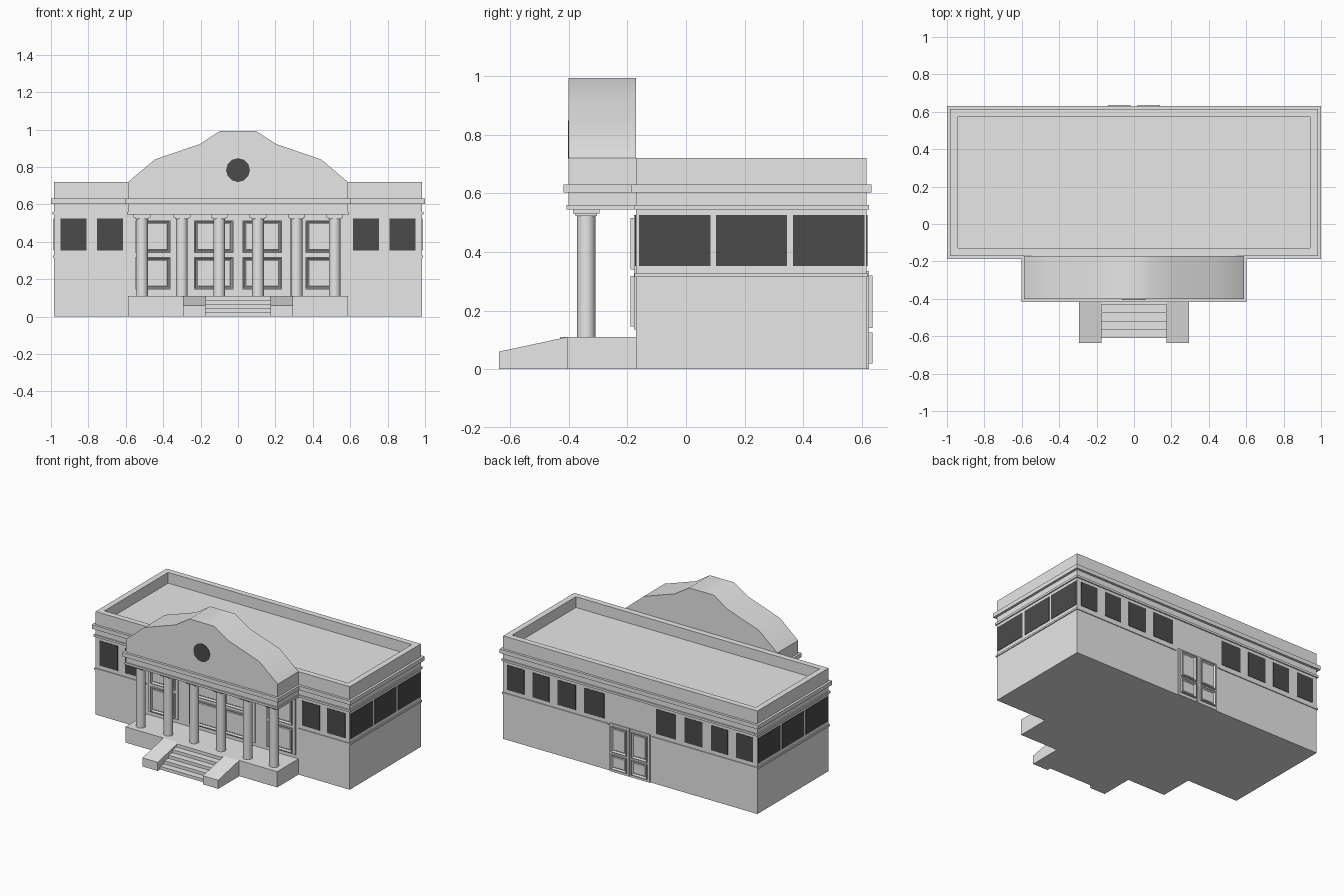
import bpy, bmesh, math
from mathutils import Vector

if "Cube" in bpy.data.objects:
    bpy.data.objects.remove(bpy.data.objects["Cube"])


def material(name, rgb):
    m = bpy.data.materials.new(name)
    m.use_nodes = True
    m.diffuse_color = (*rgb, 1)
    m.node_tree.nodes["Principled BSDF"].inputs["Base Color"].default_value = (*rgb, 1)
    return m


STONE = material("pale_grey_stone", (0.8, 0.8, 0.8))
GLASS = material("dark_glass", (0.07, 0.07, 0.07))


def finish(name, bm, mat):
    bmesh.ops.recalc_face_normals(bm, faces=bm.faces)
    mesh = bpy.data.meshes.new(name)
    bm.to_mesh(mesh)
    bm.free()
    mesh.materials.append(mat)
    ob = bpy.data.objects.new(name, mesh)
    bpy.context.collection.objects.link(ob)
    return ob


def smooth(ob, angle=40):
    bpy.ops.object.select_all(action='DESELECT')
    ob.select_set(True)
    bpy.context.view_layer.objects.active = ob
    bpy.ops.object.shade_smooth_by_angle(angle=math.radians(angle))


def box(name, x, y, z, mat=STONE, facing=None, insets=()):
    """Box from three ranges; the face turned to `facing` gets (width, push) insets."""
    bm = bmesh.new()
    bmesh.ops.create_cube(bm, size=1)
    for v in bm.verts:
        v.co = Vector(r[0] if c < 0 else r[1] for r, c in zip((x, y, z), v.co))
    bm.normal_update()
    if facing:
        d = Vector(facing)
        face = max(bm.faces, key=lambda f: f.normal.dot(d))
        for width, push in insets:
            bmesh.ops.inset_region(bm, faces=[face], thickness=width)
            bmesh.ops.translate(bm, verts=face.verts, vec=d * push)
    return finish(name, bm, mat)


def prism(name, points, place, mat=STONE):
    """Extrude a 2D outline between two planes; place(point, end) gives 3D."""
    bm = bmesh.new()
    ends = [[bm.verts.new(place(p, e)) for p in points] for e in (0, 1)]
    for loop in ends:
        bm.faces.new(loop)
    n = len(points)
    for i in range(n):
        j = (i + 1) % n
        bm.faces.new((ends[0][i], ends[0][j], ends[1][j], ends[1][i]))
    return finish(name, bm, mat)


def mirrored(a, b):
    return ((a, b), (-b, -a))


# Main hall with a sunken roof behind a parapet
FRONT, BACK, SIDE, PORCH = -0.17, 0.615, 0.983, -0.40
box("main_hall", (-SIDE, SIDE), (FRONT, BACK), (0, 0.72), facing=(0, 0, 1),
    insets=((0.058, 0), (0.0005, -0.075)))

# Cornice bands round the hall and the portico
for label, out, z in (("lower", 0.008, (0.545, 0.56)), ("upper", 0.017, (0.602, 0.63))):
    box(label + "_hall_cornice", (-SIDE - out, SIDE + out), (FRONT - out, BACK + out), z)
    box(label + "_portico_cornice", (-0.585 - out, 0.585 + out), (PORCH - out, FRONT), z)

# Sill course, broken at the portico and the back door
SILL = (0.314, 0.326)
for a, b in mirrored(0.59, SIDE + 0.006):
    box("front_sill_course", (a, b), (FRONT - 0.006, FRONT), SILL)
for a, b in mirrored(0.17, SIDE + 0.006):
    box("back_sill_course", (a, b), (BACK, BACK + 0.006), SILL)
for a, b in mirrored(SIDE, SIDE + 0.006):
    box("side_sill_course", (a, b), (FRONT, BACK), SILL)

# Windows as thin plates
PANE = (0.352, 0.525)
THIN = 0.003
for lo, hi in ((0.615, 0.753), (0.81, 0.95)):
    for x in mirrored(lo, hi):
        box("front_window", x, (FRONT - THIN, FRONT), PANE, GLASS)
for lo, hi in ((0.2, 0.355), (0.42, 0.56), (0.625, 0.755), (0.82, 0.95)):
    for x in mirrored(lo, hi):
        box("back_window", x, (BACK, BACK + THIN), PANE, GLASS)
for y in ((-0.16, 0.083), (0.103, 0.345), (0.365, 0.608)):
    for x in mirrored(SIDE, SIDE + THIN):
        box("side_window", x, y, PANE, GLASS)

# Portico floor, frieze and stepped gable
box("portico_floor", (-0.587, 0.587), (-0.405, FRONT), (0, 0.11))
half = [(0.587, 0.548), (0.587, 0.72), (0.445, 0.84), (0.205, 0.922), (0.095, 0.993)]
outline = half + [(-x, z) for x, z in reversed(half)]
gable = prism("portico_gable", outline, lambda p, e: (p[0], (PORCH, FRONT)[e], p[1]))
smooth(gable)

# Round gable window
ring = [(0.064 * math.cos(math.radians(a)), 0.783 + 0.064 * math.sin(math.radians(a)))
        for a in range(0, 360, 30)]
prism("gable_window", ring, lambda p, e: (p[0], PORCH - THIN * e, p[1]), GLASS)

# Columns with stepped capitals
COLUMN_Y = -0.34
for cx in (-0.513, -0.3, -0.1, 0.107, 0.313, 0.517):
    bpy.ops.mesh.primitive_cylinder_add(vertices=16, radius=0.031, depth=0.43,
                                        location=(cx, COLUMN_Y, 0.32))
    shaft = bpy.context.object
    shaft.name = "column_shaft"
    shaft.data.materials.append(STONE)
    smooth(shaft)
    for r, z in ((0.037, (0.522, 0.53)), (0.045, (0.53, 0.546))):
        box("column_capital", (cx - r, cx + r), (COLUMN_Y - r, COLUMN_Y + r), z)

# Front steps between sloping cheek walls
for i in range(5):
    box("front_step", (-0.175, 0.175), (-0.61 + 0.045 * i, -0.40), (0, 0.022 * (i + 1)))
cheek = [(-0.637, 0), (-0.637, 0.06), (-0.405, 0.11), (-0.405, 0)]
for x in mirrored(0.175, 0.293):
    prism("step_cheek_wall", cheek, lambda p, e: (x[e], p[0], p[1]))


# Panelled doors: a slab with raised, hollowed panels
def door(name, x, wall, out, z, panels, margin):
    def depth(a, b):
        return sorted((wall + out * a, wall + out * b))
    box(name + "_slab", x, depth(0, 0.008), z)
    for pz in panels:
        box(name + "_panel", (x[0] + margin, x[1] - margin), depth(0, 0.02), pz,
            facing=(0, out, 0), insets=((0.008, 0), (0.01, -0.014), (0.008, 0.006)))


for lo, hi in ((0.005, 0.255), (0.34, 0.567)):
    for x in mirrored(lo, hi):
        door("front_door", x, FRONT, -1, (0.135, 0.525), ((0.145, 0.318), (0.34, 0.515)), 0.02)
for x in mirrored(0.004, 0.155):
    door("back_door", x, BACK, 1, (0, 0.335), ((0.02, 0.125), (0.14, 0.32)), 0.015)
